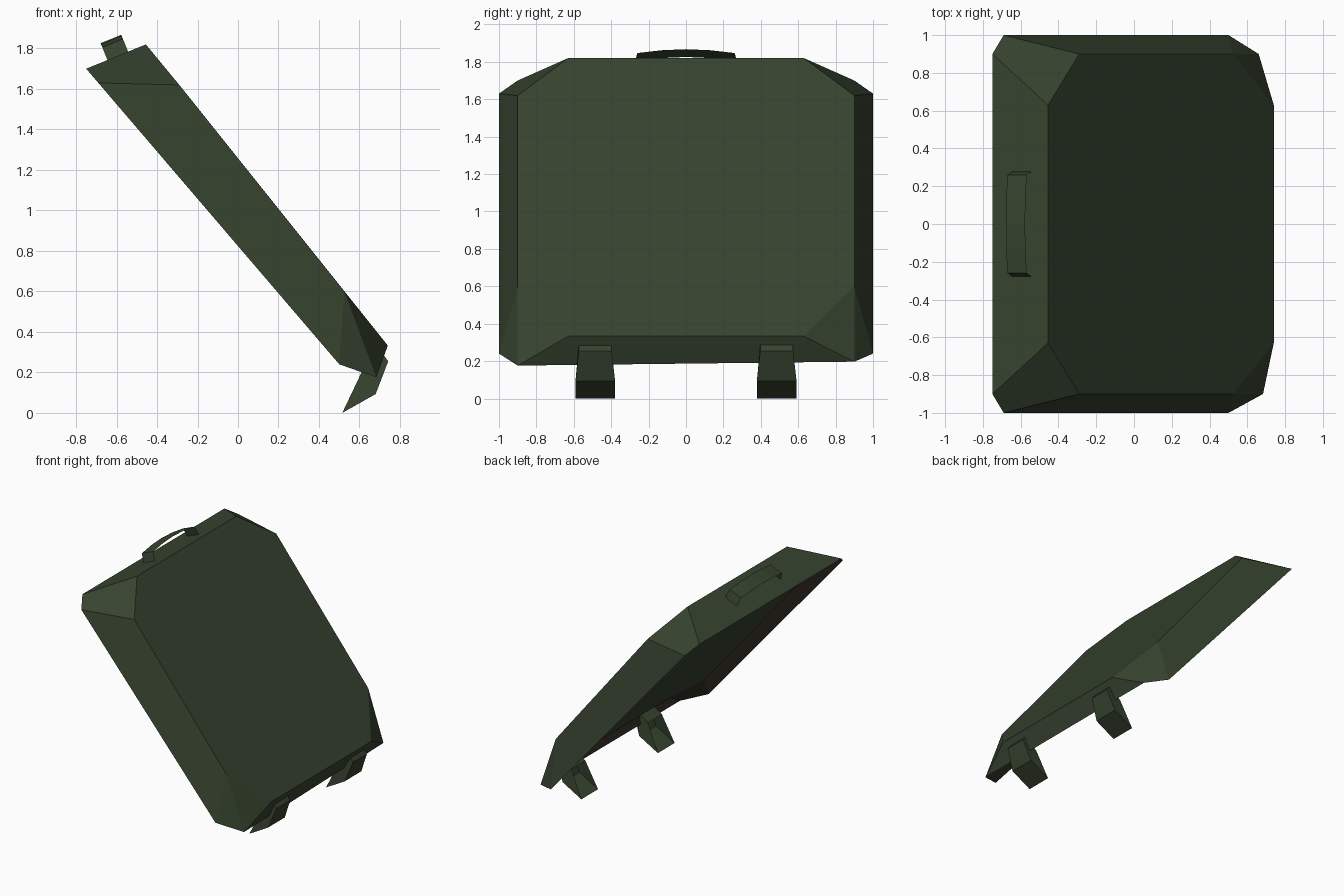
import bpy, bmesh
from mathutils import Vector

if "Cube" in bpy.data.objects:
    bpy.data.objects.remove(bpy.data.objects["Cube"])


def colour(name, rgb):
    m = bpy.data.materials.new(name)
    m.diffuse_color = (*rgb, 1)
    m.use_nodes = True
    m.node_tree.nodes["Principled BSDF"].inputs["Base Color"].default_value = m.diffuse_color
    return m


green = colour("dark olive green", (.037, .056, .028))
brown = colour("dark brown", (.035, .028, .020))


def make(name, build):
    bm = bmesh.new()
    build(bm)
    bmesh.ops.recalc_face_normals(bm, faces=bm.faces)
    me = bpy.data.meshes.new(name)
    bm.to_mesh(me)
    bm.free()
    me.materials.append(green)
    me.materials.append(brown)
    ob = bpy.data.objects.new(name, me)
    bpy.context.collection.objects.link(ob)
    return ob


def bridge(bm, a, b, closed=True, mat=0):
    n = len(a)
    for i in range(n if closed else n - 1):
        j = (i + 1) % n
        bm.faces.new((a[i], a[j], b[j], b[i])).material_index = mat


# Leaning panel: octagonal front, flared rim, recessed back with brown inner wall
def panel(bm):
    front = [(-.455, .63, 1.82), (-.29, .9, 1.62), (.525, .9, .60), (.74, .63, .333)]
    back = [(-.75, .9, 1.70), (-.69, 1, 1.63), (.50, 1, .24), (.66, .9, .197)]

    def ring(half):
        pts = half + [(x, -y, z) for x, y, z in reversed(half)]
        return [bm.verts.new(p) for p in pts]
    f, b = ring(front), ring(back)
    b[4].co = (.683, -.9, .176)
    bm.faces.new(f)
    for i in range(8):
        j = (i + 1) % 8
        if i == 2:
            bm.faces.new((f[2], b[2], b[3]))
            bm.faces.new((f[2], b[3], f[3]))
        elif i == 4:
            bm.faces.new((f[5], b[5], b[4]))
            bm.faces.new((f[5], b[4], f[4]))
        else:
            bm.faces.new((f[i], f[j], b[j], b[i]))
    mid = Vector((0, 0, .97))
    inner = [bm.verts.new(p.co.lerp(q.co, .35).lerp(mid, .012)) for p, q in zip(b, f)]
    bridge(bm, b, inner, mat=1)
    c = inner
    for q in ((c[0], c[3], c[4], c[7]), c[0:4], c[4:8]):
        bm.faces.new(q)


make("panel", panel)


# Thin arched carrying strap on the sloping top edge
def strap(bm):
    u, n = Vector((.926, 0, .377)), Vector((-.377, 0, .926))
    base = Vector((-.591, 0, 1.7645))
    half = [(.278, 0), (.26, .068), (.13, .084)]
    path = half + [(0, .09)] + [(-y, h) for y, h in reversed(half)]
    rows = [[bm.verts.new(base + u * s + n * h + Vector((0, y, 0))) for y, h in path]
            for s in (-.058, .052)]
    bridge(bm, *rows, closed=False)


make("carry_handle", strap)

# Tapered feet under the lower edge, open towards the back
profile = [(.515, 0), (.68, .093), (.742, .255), (.72, .285), (.615, .21)]
for side, name in ((1, "left_foot"), (-1, "right_foot")):
    def foot(bm):
        rows = []
        for e in (-1, 1):
            rows.append([bm.verts.new((x, side * .485 + e * (.106 if z < .1 else .088), z))
                         for x, z in profile])
        bridge(bm, *rows, closed=False)
        for r in rows:
            bm.faces.new(r)
    make(name, foot)
